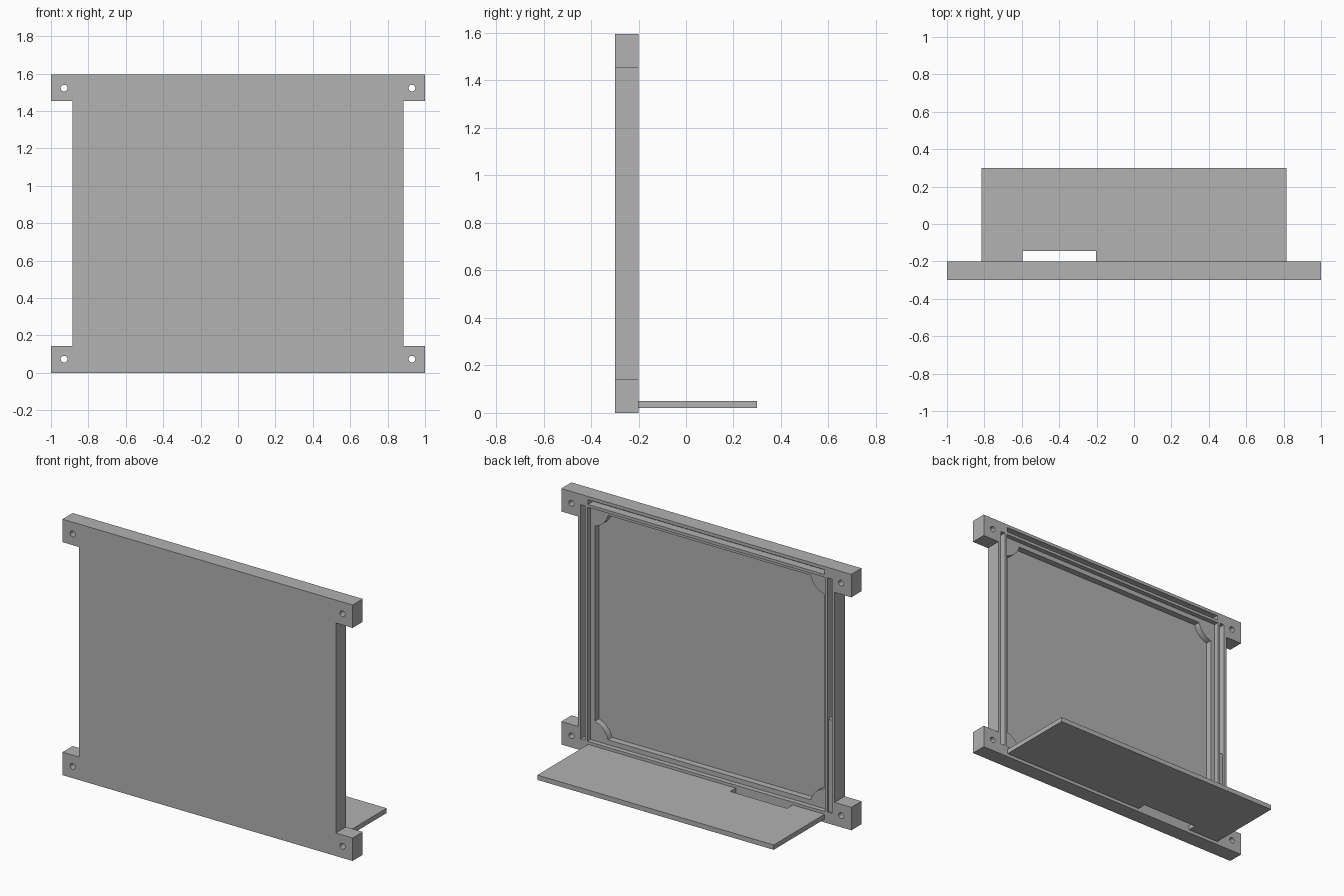
import bpy, bmesh, math

cube = bpy.data.objects.get("Cube")
if cube:
    bpy.data.objects.remove(cube, do_unlink=True)

grey = bpy.data.materials.new("plain_grey")
grey.use_nodes = True
colour = (0.445, 0.445, 0.445, 1)
grey.diffuse_color = colour
grey.node_tree.nodes["Principled BSDF"].inputs["Base Color"].default_value = colour

HEIGHT = 1.595
MID = HEIGHT / 2
FRONT, BACK = -0.3, -0.2
OPEN = BACK + 0.1          # cutters reach past the back face


def extrude(name, profile, direction, start, end):
    """Prism from a 2D profile: (x, z) along y, or (x, y) along z."""
    bm = bmesh.new()
    place = (lambda a, b: (a, start, b)) if direction == "y" else (lambda a, b: (a, b, start))
    face = bm.faces.new([bm.verts.new(place(a, b)) for a, b in profile])
    new = bmesh.ops.extrude_face_region(bm, geom=[face])["geom"]
    shift = end - start
    vec = (0, shift, 0) if direction == "y" else (0, 0, shift)
    bmesh.ops.translate(bm, vec=vec, verts=[g for g in new if isinstance(g, bmesh.types.BMVert)])
    bmesh.ops.recalc_face_normals(bm, faces=bm.faces)
    mesh = bpy.data.meshes.new(name)
    bm.to_mesh(mesh)
    bm.free()
    mesh.materials.append(grey)
    obj = bpy.data.objects.new(name, mesh)
    bpy.context.collection.objects.link(obj)
    return obj


def rect(x0, x1, z0, z1):
    return [(x0, z0), (x1, z0), (x1, z1), (x0, z1)]


def cut(target, profile, start, end):
    cutter = extrude("cutter", profile, "y", start, end)
    cutter.hide_render = True
    mod = target.modifiers.new("cut", "BOOLEAN")
    mod.operation, mod.solver, mod.object = "DIFFERENCE", "EXACT", cutter
    bpy.context.view_layer.objects.active = target
    bpy.ops.object.modifier_apply(modifier=mod.name)
    bpy.data.objects.remove(cutter, do_unlink=True)


# Panel outline with four mounting ears
half = [(1, 0), (1, 0.143), (0.885, 0.143)]
right = half + [(x, HEIGHT - z) for x, z in reversed(half)]
panel = extrude("panel", right + [(-x, z) for x, z in reversed(right)], "y", FRONT, BACK)

# Shallow pocket leaving a ledge around the edge
PX, PZ = 0.82, MID - 0.068
cut(panel, rect(-PX, PX, MID - PZ, MID + PZ), BACK - 0.03, OPEN)

# Deep pocket with a rounded boss left standing in each corner
LEDGE, RADIUS, STEPS = 0.03, 0.125, 12
first = math.asin(LEDGE / RADIUS)
sweep = math.pi / 2 - 2 * first
arc = [(PX - RADIUS * math.cos(first + sweep * i / STEPS),
        PZ - RADIUS * math.sin(first + sweep * i / STEPS)) for i in range(STEPS + 1)]
pocket = []
for sx, sz in ((1, 1), (-1, 1), (-1, -1), (1, -1)):
    points = arc if sx * sz < 0 else arc[::-1]
    pocket += [(sx * x, MID + sz * z) for x, z in points]
cut(panel, pocket, BACK - 0.07, OPEN)

# Slots for the neighbouring walls; the right one is shallow in its lower part
SLOT = BACK - 0.05
cut(panel, rect(-0.815, 0.815, HEIGHT - 0.05, HEIGHT - 0.02), SLOT, OPEN)
cut(panel, rect(0.835, 0.866, 0.07, 1.53), SLOT, OPEN)
cut(panel, rect(-0.866, -0.835, 0.645, 1.53), SLOT, OPEN)
cut(panel, rect(-0.866, -0.835, 0.07, 0.645), BACK - 0.01, OPEN)

# Screw holes through the ears
for sx in (-1, 1):
    for z in (0.073, HEIGHT - 0.073):
        ring = [2 * math.pi * i / 24 for i in range(24)]
        cut(panel, [(sx * 0.93 + 0.018 * math.cos(a), z + 0.018 * math.sin(a)) for a in ring],
            FRONT - 0.1, OPEN)

# Bottom shelf with a notch beside the panel
shelf = [(-0.815, BACK), (-0.595, BACK), (-0.595, -0.145), (-0.203, -0.145),
         (-0.203, BACK), (0.815, BACK), (0.815, 0.3), (-0.815, 0.3)]
extrude("bottom_shelf", shelf, "z", 0.02, 0.05)
